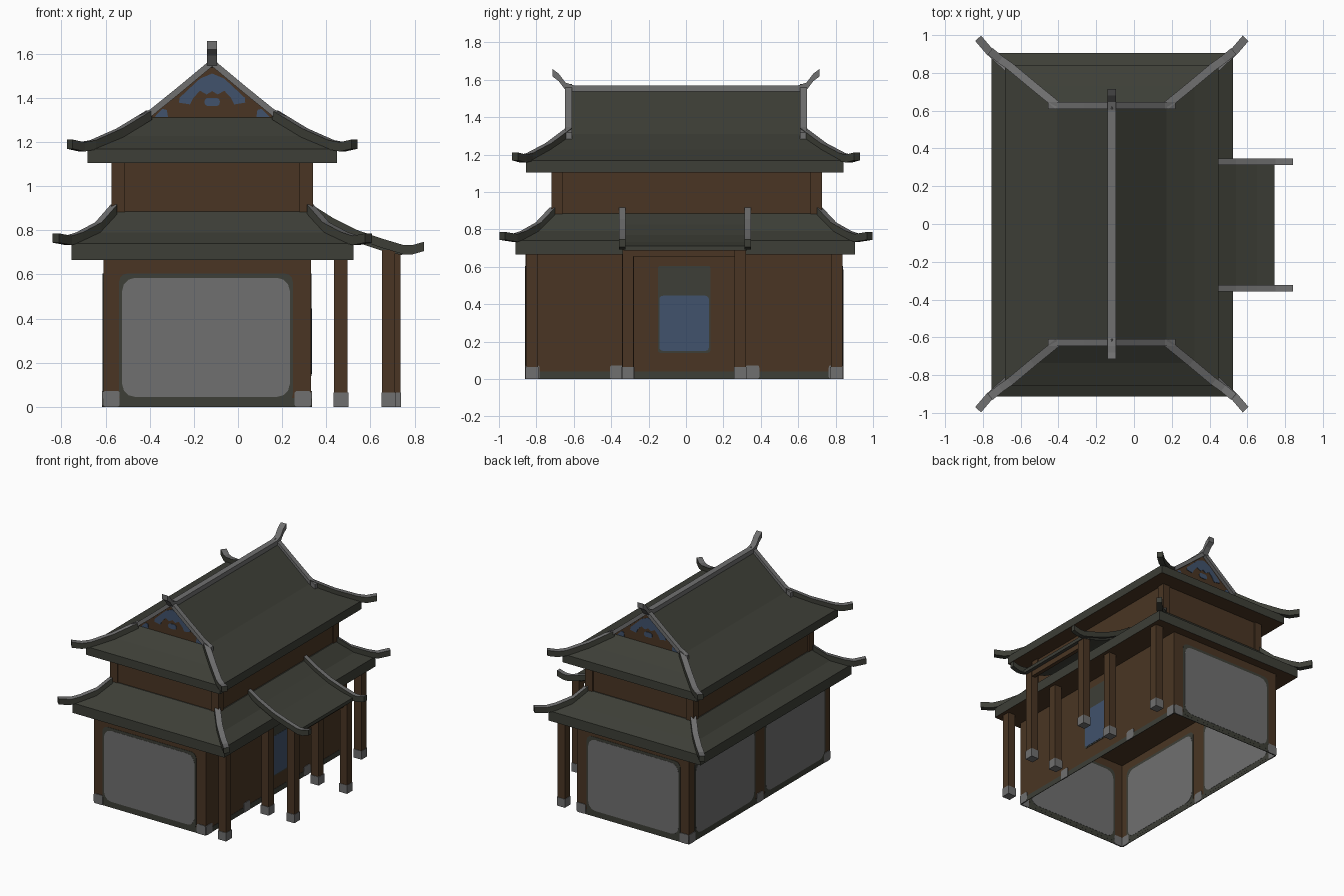
import bpy, math
import bmesh
from mathutils import Vector

if "Cube" in bpy.data.objects:
    bpy.data.objects.remove(bpy.data.objects["Cube"])


def material(name, rgb):
    m = bpy.data.materials.new(name)
    m.diffuse_color = (*rgb, 1)
    m.use_nodes = True
    m.node_tree.nodes["Principled BSDF"].inputs["Base Color"].default_value = m.diffuse_color
    return m


WOOD = material("brown wood", (0.068, 0.036, 0.017))
ROOF = material("dark roof tile", (0.047, 0.049, 0.038))
STONE = material("grey plaster and stone", (0.16, 0.16, 0.16))
BLUE = material("slate blue paint", (0.052, 0.085, 0.15))
C = -0.117  # x of the roof ridge


def mesh(name, verts, faces, mats, rule=None, solid=True):
    me = bpy.data.meshes.new(name)
    me.from_pydata([tuple(v) for v in verts], [], faces)
    for m in mats:
        me.materials.append(m)
    if solid:
        bm = bmesh.new()
        bm.from_mesh(me)
        bmesh.ops.recalc_face_normals(bm, faces=bm.faces)
        bm.to_mesh(me)
        bm.free()
    if rule:
        for p in me.polygons:
            p.material_index = rule(p)
    ob = bpy.data.objects.new(name, me)
    bpy.context.collection.objects.link(ob)
    return ob


def loft(name, rings, mats, rule=None):
    """Closed solid through rings with equal point counts."""
    n = len(rings[0])
    verts = [v for r in rings for v in r]
    faces = [(k * n + i, k * n + (i + 1) % n, (k + 1) * n + (i + 1) % n, (k + 1) * n + i)
             for k in range(len(rings) - 1) for i in range(n)]
    faces += [tuple(range(n)), tuple(range(len(verts) - n, len(verts)))]
    return mesh(name, verts, faces, mats, rule)


def rect(x0, x1, y0, y1, z):
    return [(x0, y0, z), (x1, y0, z), (x1, y1, z), (x0, y1, z)]


def box(name, x0, x1, y0, y1, z0, z1, mat):
    return loft(name, [rect(x0, x1, y0, y1, z0), rect(x0, x1, y0, y1, z1)], [mat])


def post(name, x, y, w, h):
    d = w / 2
    box(name, x - d, x + d, y - d, y + d, 0.06, h, WOOD)
    d += 0.003
    box(name + "_base", x - d, x + d, y - d, y + d, 0, 0.065, STONE)


def beam(name, pts, w, h, side=STONE):
    """Rectangular bar swept along pts, tops grey and sides in the given colour."""
    pts = [Vector(p) for p in pts]
    rings = []
    t = pts[-1] - pts[0]
    if name == "main_ridge":
        t = Vector((0, 1, 0))
    s = Vector((t.y, -t.x, 0)).normalized() * (w / 2)
    up = Vector((0, 0, h / 2))
    for p in pts:
        rings.append([p - s - up, p + s - up, p + s + up, p - s + up])
    loft(name, rings, [STONE, side], lambda f: 0 if f.normal.z > 0.4 else 1)


def plate(name, axis, pos, pts, t, mat):
    """Thin painted plate through a wall plane; pts are (along, z)."""
    def at(u, z, d):
        return (pos + d, u, z) if axis == 'x' else (u, pos + d, z)
    loft(name, [[at(u, z, d) for u, z in pts] for d in (-t / 2, t / 2)], [mat])


def rounded(u0, u1, z0, z1, r):
    pts = []
    for k, (cu, cz) in enumerate([(u1 - r, z1 - r), (u0 + r, z1 - r), (u0 + r, z0 + r), (u1 - r, z0 + r)]):
        for a in (0, 30, 60, 90):
            w = math.radians(a + 90 * k)
            pts.append((cu + r * math.cos(w), cz + r * math.sin(w)))
    return pts


# Lower walls: open shell without a floor
X0, X1, Y0, Y1 = -0.61, 0.33, -0.857, 0.837
mesh("lower_walls", rect(X0, X1, Y0, Y1, 0) + rect(X0, X1, Y0, Y1, 0.68),
     [(0, 1, 5, 4), (1, 2, 6, 5), (2, 3, 7, 6), (3, 0, 4, 7)], [WOOD], solid=False)


# Plaster panels with a dark outline
def panel(name, axis, pos, u0, u1):
    plate(name + "_outline", axis, pos, rounded(u0 - 0.014, u1 + 0.014, 0.02, 0.605, 0.04), 0.005, ROOF)
    plate(name + "_plaster", axis, pos, rounded(u0, u1, 0.045, 0.585, 0.06), 0.008, STONE)


panel("front_panel", 'y', Y0, -0.525, 0.235)
panel("back_panel", 'y', Y1, -0.525, 0.235)
panel("left_panel_a", 'x', X0, 0.055, 0.755)
panel("left_panel_b", 'x', X0, -0.79, -0.085)

# Dark bottom strips and stone feet on the walls
for nm, axis, pos, a, b, feet in (("front", 'y', Y0, X0, X1, []), ("back", 'y', Y1, X0, X1, []),
                                  ("left", 'x', X0, Y0, Y1, [-0.015]),
                                  ("right", 'x', X1, Y0, Y1, [-0.37, 0.355])):
    plate(nm + "_strip", axis, pos, rounded(a, b, 0, 0.04, 0.001), 0.004, ROOF)
    for i, u in enumerate([a + 0.037, b - 0.037] + feet):
        plate(f"{nm}_foot_{i}", axis, pos, rounded(u - 0.037, u + 0.037, 0, 0.073, 0.012), 0.0095, STONE)

# Door on the right wall
plate("door_frame", 'x', X1, rounded(-0.15, 0.13, 0.14, 0.605, 0.012), 0.005, ROOF)
plate("door", 'x', X1, rounded(-0.143, 0.123, 0.15, 0.445, 0.02), 0.008, BLUE)

# Veranda and porch posts
for i, y in enumerate((-0.823, -0.31, 0.29, 0.805)):
    post(f"veranda_post_{i}", 0.466, y, 0.062, 0.68)
post("porch_post_front", 0.682, -0.31, 0.06, 0.71)
post("porch_post_back", 0.705, 0.29, 0.06, 0.71)
box("porch_lintel", 0.68, 0.71, -0.29, 0.27, 0.655, 0.70, WOOD)

# Lower skirt roof, wooden underneath
loft("lower_roof", [rect(-0.755, 0.523, -0.912, 0.904, 0.665), rect(-0.755, 0.523, -0.912, 0.904, 0.74),
                    rect(-0.66, 0.426, -0.812, 0.812, 0.79), rect(-0.57, 0.337, -0.718, 0.724, 0.885)],
     [ROOF, WOOD], lambda f: 1 if f.normal.z < -0.9 else 0)

# Upper storey with corner posts
box("upper_walls", -0.563, 0.329, -0.711, 0.717, 0.86, 1.12, WOOD)
for x in (-0.572, 0.278):
    for y in (-0.72, 0.666):
        box("upper_corner_post", x, x + 0.061, y, y + 0.061, 0.86, 1.12, WOOD)

# Upper hip-and-gable roof
G = 0.62
rings = [rect(-0.682, 0.448, -0.855, 0.842, 1.105), rect(-0.682, 0.448, -0.855, 0.842, 1.168),
         rect(-0.555, 0.32, -0.735, 0.73, 1.228), rect(C - 0.29, C + 0.29, -G, G, 1.31)]
loft("upper_roof_skirt", rings, [ROOF, WOOD], lambda f: 1 if f.normal.z < -0.9 else 0)
mesh("gable_roof", rings[3] + [(C, -G, 1.555), (C, G, 1.555)],
     [(0, 1, 4), (2, 3, 5), (1, 2, 5, 4), (3, 0, 4, 5)], [ROOF, WOOD],
     lambda f: 1 if abs(f.normal.y) > 0.9 else 0)

# Blue painted gable ornament
half = [(0.055, 1.487), (0.10, 1.445), (0.148, 1.40), (0.15, 1.378), (0.10, 1.37),
        (0.085, 1.40), (0.055, 1.432), (0.025, 1.415)]
orn = [(C, 1.51)] + [(C + u, z) for u, z in half] + [(C, 1.43)] + [(C - u, z) for u, z in reversed(half)]
for y in (-G, G):
    plate("gable_ornament", 'y', y, orn, 0.008, BLUE)
    plate("gable_dot", 'y', y, rounded(C - 0.035, C + 0.035, 1.362, 1.40, 0.018), 0.008, BLUE)
    for s in (-1, 1):
        plate("gable_corner", 'y', y, [(C + s * u, z) for u, z in
              ((0.2, 1.312), (0.262, 1.312), (0.225, 1.35), (0.205, 1.345))], 0.008, BLUE)

# Main ridge with upswept ends
beam("main_ridge", [(C, -0.715, 1.638), (C, -0.68, 1.612), (C, -0.645, 1.565), (C, -0.60, 1.55),
                    (C, 0.60, 1.55), (C, 0.645, 1.565), (C, 0.68, 1.612), (C, 0.715, 1.638)], 0.045, 0.04)

# Gable edge ridges and hip ridges, mirrored to all corners
for sx in (-1, 1):
    for sy in (-1, 1):
        beam("gable_edge_ridge", [(C, sy * 0.628, 1.56), (C + sx * 0.15, sy * 0.628, 1.435),
                                  (C + sx * 0.28, sy * 0.628, 1.33), (C + sx * 0.337, sy * 0.628, 1.30)],
             0.036, 0.036)
        beam("upper_hip_ridge", [(C + sx * 0.285, sy * 0.625, 1.322), (C + sx * 0.42, sy * 0.735, 1.24),
                                 (C + sx * 0.54, sy * 0.835, 1.187), (C + sx * 0.59, sy * 0.87, 1.178),
                                 (C + sx * 0.645, sy * 0.915, 1.19)], 0.042, 0.042, ROOF)
        beam("lower_hip_ridge", [(C + sx * 0.445, sy * 0.715, 0.895), (C + sx * 0.515, sy * 0.79, 0.815),
                                 (C + sx * 0.60, sy * 0.87, 0.77), (C + sx * 0.65, sy * 0.915, 0.754),
                                 (C + sx * 0.708, sy * 0.983, 0.765)], 0.042, 0.042, ROOF)

# Porch roof sheet with side ridges
prof = [(0.335, 0.885), (0.43, 0.825), (0.54, 0.77), (0.65, 0.733), (0.745, 0.712)]
loft("porch_roof", [[(x, -0.335, z - 0.025), (x, 0.325, z - 0.025), (x, 0.325, z), (x, -0.335, z)]
                    for x, z in prof], [ROOF])
for y in (-0.34, 0.33):
    beam("porch_side_ridge", [(0.335, y, 0.895), (0.43, y, 0.835), (0.54, y, 0.78), (0.65, y, 0.742),
                              (0.75, y, 0.712), (0.79, y, 0.712), (0.843, y, 0.727)], 0.034, 0.042, ROOF)
